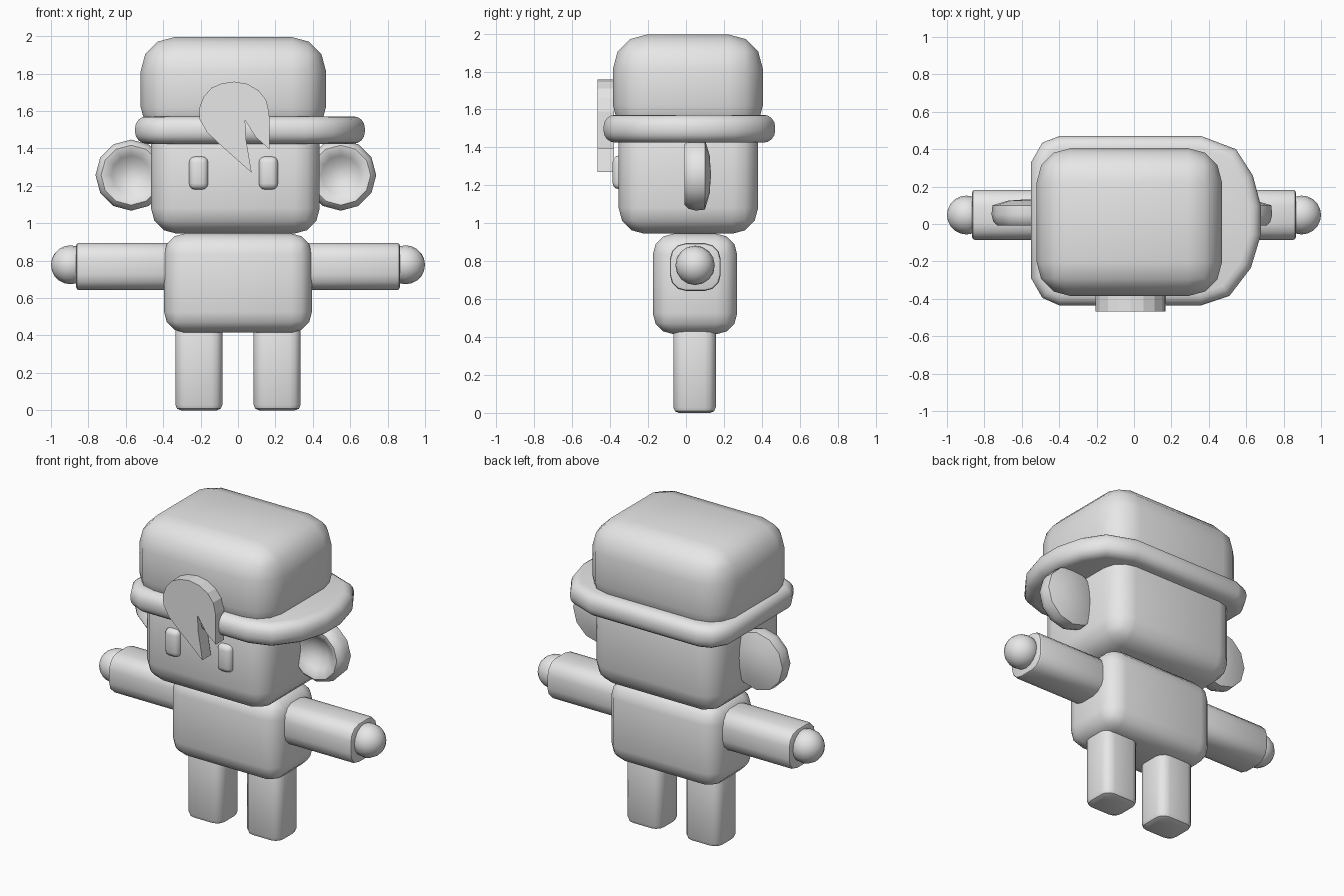
import bpy, bmesh, math
from mathutils import Matrix, Vector

if "Cube" in bpy.data.objects:
    bpy.data.objects.remove(bpy.data.objects["Cube"])

grey = bpy.data.materials.new("plain grey")
grey.diffuse_color = (0.8, 0.8, 0.8, 1)
grey.use_nodes = True
grey.node_tree.nodes["Principled BSDF"].inputs["Base Color"].default_value = grey.diffuse_color


def finish(bm, name, smooth=True):
    bmesh.ops.recalc_face_normals(bm, faces=bm.faces[:])
    mesh = bpy.data.meshes.new(name)
    bm.to_mesh(mesh)
    bm.free()
    mesh.materials.append(grey)
    ob = bpy.data.objects.new(name, mesh)
    bpy.context.collection.objects.link(ob)
    if smooth:
        bpy.ops.object.select_all(action='DESELECT')
        ob.select_set(True)
        bpy.context.view_layer.objects.active = ob
        bpy.ops.object.shade_smooth_by_angle(angle=math.radians(42))
    return ob


def bevel(bm, edges, width, segments):
    bmesh.ops.bevel(bm, geom=edges, offset=width, segments=segments,
                    profile=0.5, affect='EDGES', clamp_overlap=True)


def box(name, lo, hi, width, axis=None, end=0.02, segments=3):
    """Rounded box; with an axis, the long edges are rounder than the ends."""
    lo, hi = Vector(lo), Vector(hi)
    bm = bmesh.new()
    bmesh.ops.create_cube(bm, size=1)
    for v in bm.verts:
        v.co = Vector([(lo[i] + hi[i]) / 2 + v.co[i] * (hi[i] - lo[i]) for i in range(3)])
    if axis is None:
        bevel(bm, bm.edges[:], width, segments)
    else:
        def along(e):
            return abs((e.verts[0].co - e.verts[1].co).normalized()[axis]) > 0.9
        bevel(bm, [e for e in bm.edges if along(e)], width, segments)
        bevel(bm, [e for e in bm.edges if e.calc_face_angle(0) > 1.0], end, 2)
    return finish(bm, name)


def prism(points, to3d, depth):
    """Extrude a flat outline by a depth vector."""
    bm = bmesh.new()
    face = bm.faces.new([bm.verts.new(to3d(*p)) for p in points])
    out = bmesh.ops.extrude_face_region(bm, geom=[face])["geom"]
    bmesh.ops.translate(bm, vec=depth, verts=[g for g in out if isinstance(g, bmesh.types.BMVert)])
    if not face.is_valid or len(bm.faces) < len(points) + 2:
        bm.faces.new([v for v in bm.verts[:len(points)]])
    return bm


# Body, head and cap
box("torso", (-0.395, -0.175, 0.415), (0.395, 0.27, 0.945), 0.11)
box("head", (-0.465, -0.355, 0.945), (0.437, 0.38, 1.56), 0.135)
box("cap_crown", (-0.52, -0.385, 1.44), (0.47, 0.405, 1.995), 0.18)

# Cap brim, wider and curved on one side
brim_right = [(0.36, -0.435), (0.51, -0.385), (0.625, -0.235), (0.678, -0.06),
              (0.678, 0.1), (0.635, 0.26), (0.545, 0.40), (0.36, 0.47)]
brim_left = [(-0.40, 0.47), (-0.49, 0.435), (-0.55, 0.33),
             (-0.55, -0.29), (-0.49, -0.395), (-0.40, -0.435)]
bm = prism(brim_right + brim_left, lambda x, y: (x, y, 1.425), (0, 0, 0.147))
rim = [e for e in bm.edges if abs(e.verts[0].co.z - e.verts[1].co.z) < 0.01]
bevel(bm, rim, 0.062, 4)
finish(bm, "cap_brim")

# Hair lock on the front of the cap
lock = [(0.073, 1.27), (-0.09, 1.415), (-0.165, 1.485), (-0.205, 1.555), (-0.207, 1.615),
        (-0.185, 1.675), (-0.14, 1.725), (-0.085, 1.748), (-0.02, 1.757), (0.05, 1.745),
        (0.11, 1.71), (0.15, 1.66), (0.167, 1.59), (0.168, 1.395), (0.095, 1.46),
        (0.038, 1.55), (0.043, 1.45)]
finish(prism(lock, lambda x, z: (x, -0.467, z), (0, 0.087, 0)), "hair_lock", smooth=False)

# Ears: dished discs turned around the y axis
ear_profile = [(0.0, 0.06), (0.06, 0.05), (0.105, 0.02), (0.135, -0.004), (0.16, -0.008),
               (0.18, 0.012), (0.19, 0.05), (0.185, 0.1), (0.1, 0.125), (0.0, 0.132)]
for side, cx in (("left", -0.572), ("right", 0.549)):
    bm = bmesh.new()
    verts = [bm.verts.new((r, y, 0)) for r, y in ear_profile]
    edges = [bm.edges.new(pair) for pair in zip(verts, verts[1:])]
    bmesh.ops.spin(bm, geom=verts + edges, cent=(0, 0, 0), axis=(0, 1, 0),
                   angle=math.tau, steps=12)
    bmesh.ops.remove_doubles(bm, verts=bm.verts[:], dist=0.0005)
    bmesh.ops.translate(bm, vec=(cx, 0, 1.257), verts=bm.verts[:])
    finish(bm, side + "_ear")

# Eyes
for side, x in (("left", -0.262), ("right", 0.111)):
    box(side + "_eye", (x, -0.387, 1.18), (x + 0.103, -0.31, 1.357), 0.033)

# Legs, arms and hands
for side, s in (("left", -1), ("right", 1)):
    xs = sorted((s * 0.083, s * 0.335))
    box(side + "_leg", (xs[0], -0.067, 0), (xs[1], 0.157, 0.5), 0.06, axis=2, end=0.03)
    xs = sorted((s * 0.3, s * 0.865))
    box(side + "_arm", (xs[0], -0.085, 0.643), (xs[1], 0.183, 0.895), 0.085, axis=0, end=0.014)
    bm = bmesh.new()
    bmesh.ops.create_uvsphere(bm, u_segments=16, v_segments=10, radius=0.104,
                              matrix=Matrix.Translation((s * 0.896, 0.048, 0.778))
                              @ Matrix.Rotation(math.pi / 2, 4, 'Y'))
    finish(bm, side + "_hand")
